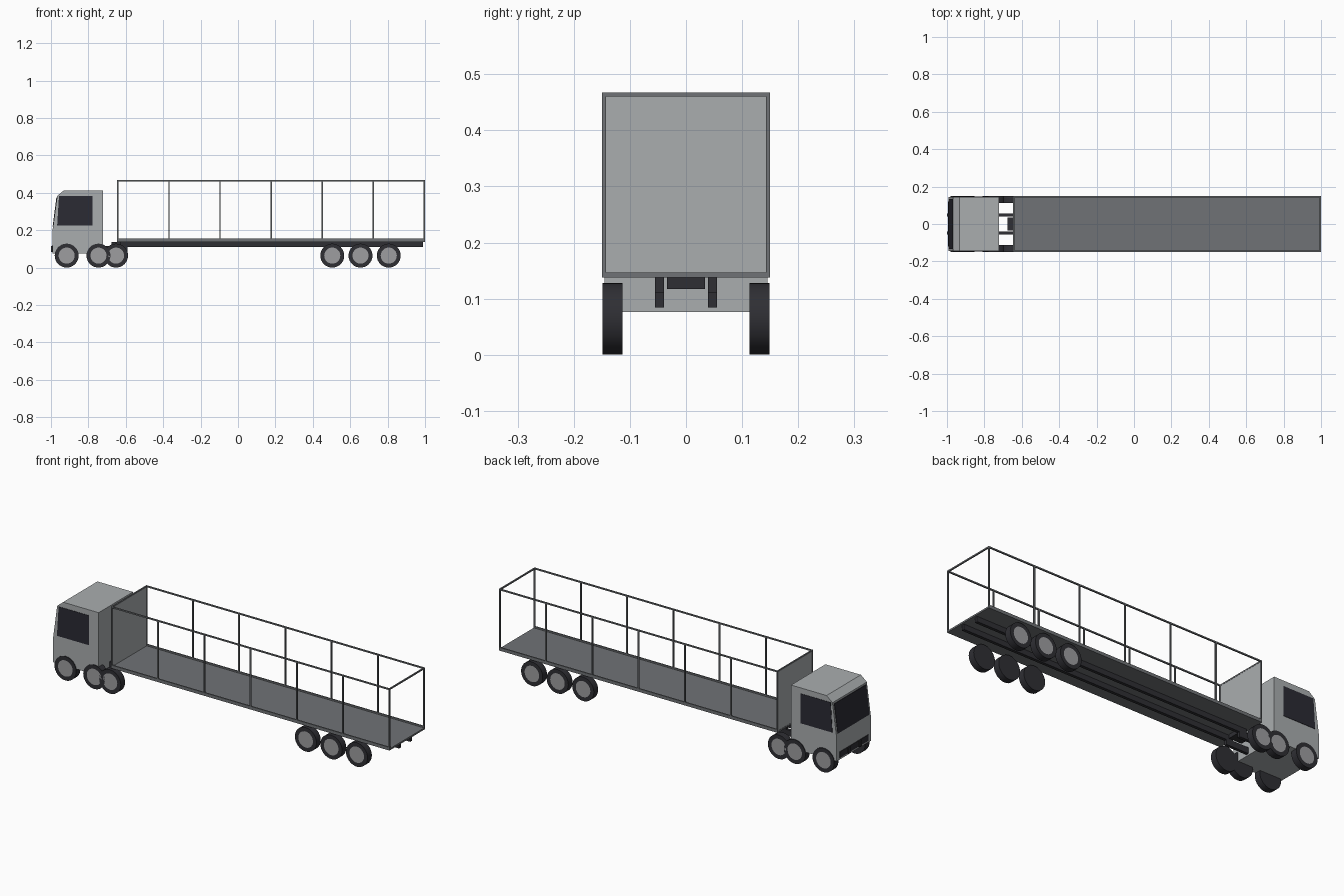
import bpy, bmesh, math
from mathutils import Matrix

if "Cube" in bpy.data.objects:
    bpy.data.objects.remove(bpy.data.objects["Cube"])


def material(name, r, g, b):
    m = bpy.data.materials.new(name)
    m.diffuse_color = (r, g, b, 1)
    m.use_nodes = True
    m.node_tree.nodes["Principled BSDF"].inputs["Base Color"].default_value = m.diffuse_color
    return m


LIGHT = material("light grey paint", 0.40, 0.42, 0.43)
FRAME = material("mid grey steel", 0.16, 0.17, 0.18)
DARK = material("dark chassis", 0.028, 0.028, 0.034)
GLASS = material("dark glass", 0.024, 0.024, 0.034)
HUB = material("hub grey", 0.34, 0.34, 0.35)


def finish(name, bm, mats):
    bmesh.ops.recalc_face_normals(bm, faces=bm.faces)
    me = bpy.data.meshes.new(name)
    bm.to_mesh(me)
    bm.free()
    for m in mats:
        me.materials.append(m)
    ob = bpy.data.objects.new(name, me)
    bpy.context.collection.objects.link(ob)
    return ob


def boxes(name, mat, *spans):
    """One object from boxes given as (x0, x1, y0, y1, z0, z1)."""
    bm = bmesh.new()
    for x0, x1, y0, y1, z0, z1 in spans:
        m = (Matrix.Translation(((x0 + x1) / 2, (y0 + y1) / 2, (z0 + z1) / 2))
             @ Matrix.Diagonal((x1 - x0, y1 - y0, z1 - z0, 1)))
        bmesh.ops.create_cube(bm, size=1, matrix=m)
    return finish(name, bm, [mat])


def prism(name, mat, profile, y0, y1):
    """Extrude an (x, z) profile along y."""
    bm = bmesh.new()
    face = bm.faces.new([bm.verts.new((x, y0, z)) for x, z in profile])
    ext = bmesh.ops.extrude_face_region(bm, geom=[face])
    verts = [v for v in ext["geom"] if isinstance(v, bmesh.types.BMVert)]
    bmesh.ops.translate(bm, verts=verts, vec=(0, y1 - y0, 0))
    return finish(name, bm, [mat])


def wheel(name, x, side):
    """Tyre cylinder whose outer cap is inset to form the hub."""
    bm = bmesh.new()
    m = (Matrix.Translation((x, side * 0.131, 0.064))
         @ Matrix.Rotation(math.pi / 2, 4, "X"))
    bmesh.ops.create_cone(bm, cap_ends=True, segments=32, radius1=0.064,
                          radius2=0.064, depth=0.036, matrix=m)
    bm.normal_update()
    cap = [f for f in bm.faces if f.normal.y * side > 0.9]
    bmesh.ops.inset_region(bm, faces=cap, thickness=0.021)
    cap[0].material_index = 1
    ob = finish(name, bm, [DARK, HUB])
    bpy.context.view_layer.objects.active = ob
    ob.select_set(True)
    bpy.ops.object.shade_smooth_by_angle(angle=math.radians(40))
    ob.select_set(False)


# Cab
prism("cab", LIGHT, [(-0.991, 0.076), (-0.991, 0.205), (-0.967, 0.383),
                     (-0.932, 0.412), (-0.722, 0.412), (-0.722, 0.076)], -0.145, 0.145)
prism("windscreen", GLASS, [(-0.991, 0.22), (-0.971, 0.374),
                            (-0.966, 0.374), (-0.986, 0.22)], -0.134, 0.134)
for s, side in ((-1, "front"), (1, "back")):
    prism("side_window_" + side, GLASS,
          [(-0.967, 0.224), (-0.957, 0.382), (-0.778, 0.382), (-0.778, 0.224)],
          s * 0.143, s * 0.147)
boxes("bumper_strip", DARK, (-0.994, -0.988, -0.12, 0.12, 0.086, 0.118))

# Tractor chassis and coupling
boxes("tractor_rails", DARK,
      *[(-1.0, -0.59, s * 0.047 - 0.008, s * 0.047 + 0.008, 0.084, 0.116) for s in (-1, 1)])
boxes("coupling_plate", DARK, (-0.676, -0.60, -0.034, 0.034, 0.117, 0.138))

# Trailer floor and beams
X0, X1, W, T = -0.646, 1.0, 0.15, 0.007
boxes("trailer_deck", FRAME, (X0, X1, -W, W, 0.138, 0.147))
boxes("trailer_beams", DARK,
      *[(-0.63, 0.99, s * 0.047 - 0.008, s * 0.047 + 0.008, 0.11, 0.138) for s in (-1, 1)])
boxes("front_wall", LIGHT, (X0 + 0.001, X0 + 0.006, -W + T, W - T, 0.147, 0.461))

# Open frame: posts, long rails and end bars
posts, rails = [], []
for s in (-1, 1):
    ya, yb = sorted((s * W, s * (W - T)))
    for i in range(7):
        x = X0 + (X1 - X0 - T) * i / 6
        posts.append((x, x + T, ya, yb, 0.147, 0.461))
    rails.append((X0, X1, ya, yb, 0.460, 0.467))
    rails.append((X0, X1, ya, yb, 0.140, 0.155))
for x in (X0, X1 - T):
    rails.append((x, x + T, -W + T, W - T, 0.460, 0.467))
boxes("frame_posts", FRAME, *posts)
boxes("frame_rails", FRAME, *rails)

# Wheels
for i, x in enumerate((-0.916, -0.746, -0.652, 0.504, 0.655, 0.806)):
    for s, side in ((-1, "front"), (1, "back")):
        wheel(f"wheel_{i + 1}_{side}", x, s)
